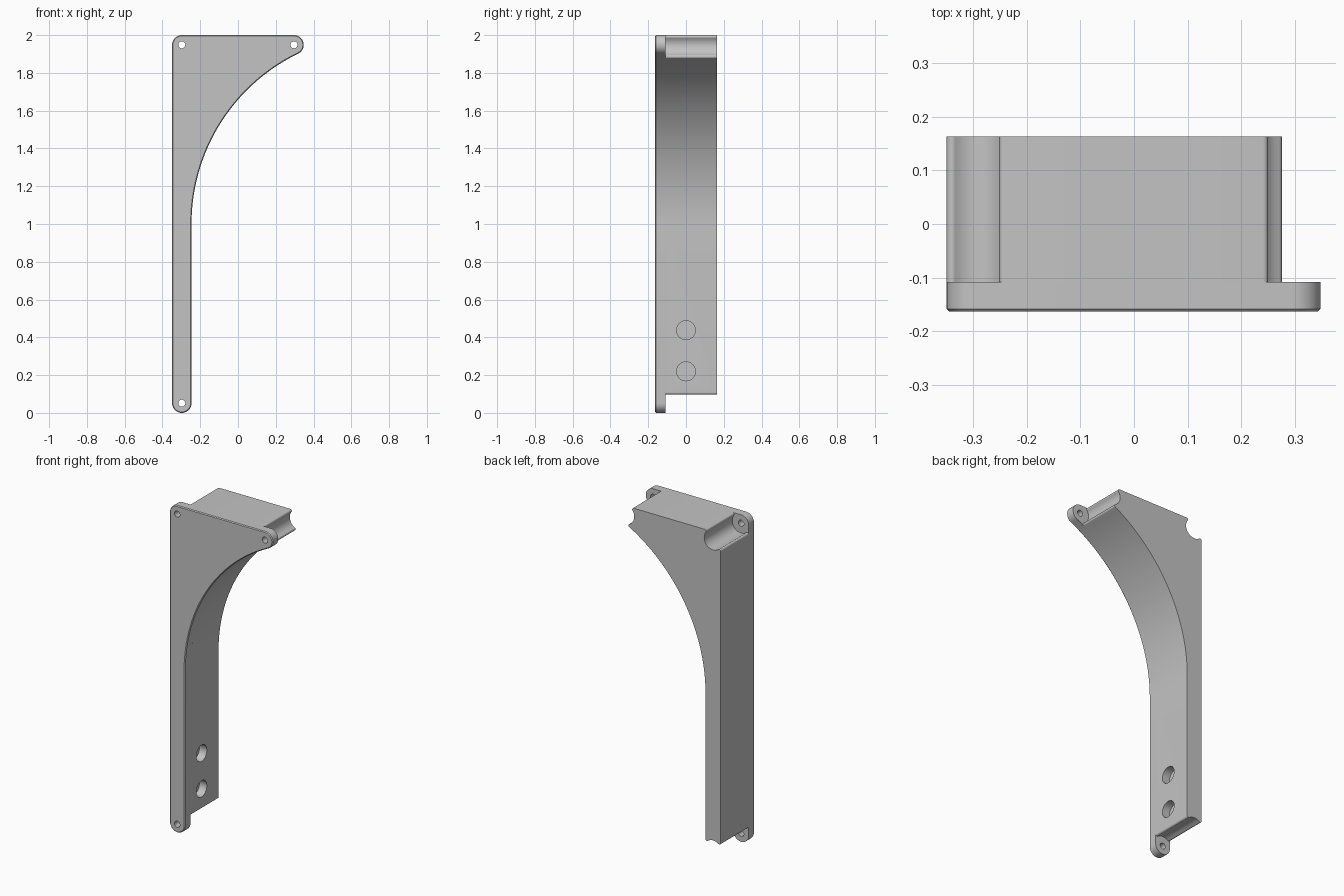
import bpy, bmesh
from math import atan2, ceil, cos, hypot, pi, sin, sqrt, acos
from mathutils import Matrix, Vector

cube = bpy.data.objects.get("Cube")
if cube:
    bpy.data.objects.remove(cube)

grey = bpy.data.materials.new("plain_grey")
grey.use_nodes = True
colour = (0.55, 0.55, 0.55, 1)
grey.diffuse_color = colour
for node in grey.node_tree.nodes:
    if node.type == "BSDF_PRINCIPLED":
        node.inputs["Base Color"].default_value = colour

# Main dimensions
FRONT, STEP, BACK = -0.163, -0.108, 0.163
EAR, NOTCH, FILLET = 0.0515, 0.06, 0.01
LEFT, ARM = -0.349, -0.246
corner = Vector((LEFT + EAR, 2 - EAR))
tip = Vector((0.2965, 2 - EAR))
foot = Vector((LEFT + EAR, EAR))
sweep = Vector((0.7568, 1.0))          # centre of the large curve
RADIUS = sweep.x - ARM


def arc(c, r, start, end, turn, step=pi / 20):
    """Points on an arc; turn is 1 for anticlockwise, -1 for clockwise."""
    span = (turn * (end - start)) % (2 * pi)
    n = max(2, ceil(span / step))
    return [c + r * Vector((cos(start + turn * span * i / n),
                            sin(start + turn * span * i / n))) for i in range(n + 1)]


def heading(a, b):
    return atan2(b.y - a.y, b.x - a.x)


def notch(c, f1, f2, start, end):
    """Concave screw clearance with a rounded lip at both ends."""
    return (arc(f1, FILLET, start, heading(f1, c), -1)
            + arc(c, NOTCH, heading(c, f1), heading(c, f2), 1)
            + arc(f2, FILLET, heading(f2, c), end, -1))


def finish(name, bm):
    bmesh.ops.recalc_face_normals(bm, faces=bm.faces)
    mesh = bpy.data.meshes.new(name)
    bm.to_mesh(mesh)
    bm.free()
    mesh.materials.append(grey)
    ob = bpy.data.objects.new(name, mesh)
    bpy.context.collection.objects.link(ob)
    return ob


def extrude(name, outline, y0, y1, chamfer=0):
    bm = bmesh.new()
    clean = [p for i, p in enumerate(outline) if (p - outline[i - 1]).length > 1e-5]
    face = bm.faces.new([bm.verts.new((p.x, y0, p.y)) for p in clean])
    grown = bmesh.ops.extrude_face_region(bm, geom=[face], use_keep_orig=True)
    for v in grown["geom"]:
        if isinstance(v, bmesh.types.BMVert):
            v.co.y = y1
    if chamfer:
        bmesh.ops.recalc_face_normals(bm, faces=bm.faces)
        bmesh.ops.bevel(bm, geom=list(face.edges), offset=chamfer, segments=1,
                        affect="EDGES", profile=0.5)
    return finish(name, bm)


def drill(target, centre, radius, depth, axis):
    bm = bmesh.new()
    turn = Matrix.Rotation(pi / 2, 4, "Y" if axis == "X" else "X")
    bmesh.ops.create_cone(bm, cap_ends=True, segments=40, radius1=radius, radius2=radius,
                          depth=depth, matrix=Matrix.Translation(centre) @ turn)
    cutter = finish("hole_cutter", bm)
    cutter.hide_render = True
    mod = target.modifiers.new("hole", "BOOLEAN")
    mod.operation, mod.solver, mod.object = "DIFFERENCE", "EXACT", cutter
    bpy.context.view_layer.objects.active = target
    bpy.ops.object.modifier_apply(modifier=mod.name)
    bpy.data.objects.remove(cutter)


# Front plate with rounded ears and a chamfered front rim
lean = heading(sweep, tip)
plate = extrude("front_plate",
                arc(corner, EAR, pi, pi / 2, -1)
                + arc(tip, EAR, pi / 2, lean - pi, -1)
                + arc(sweep, RADIUS, lean, pi, 1, pi / 180)
                + arc(foot, EAR, 0, pi, -1),
                FRONT, STEP, 0.005)
for c in (corner, tip, foot):
    drill(plate, (c.x, STEP, c.y), 0.0185, 0.3, "Y")

# Deep body with clearances behind the three screw holes
near = EAR - FILLET
reach = NOTCH + FILLET
far = sqrt(reach ** 2 - near ** 2)
gap = hypot(*(tip - sweep))
bend = acos((gap ** 2 + reach ** 2 - (RADIUS + FILLET) ** 2) / (2 * gap * reach))
angle = heading(tip, sweep) - bend
lip = tip + reach * Vector((cos(angle), sin(angle)))
body = extrude("bracket_body",
               notch(corner, corner + Vector((-near, -far)), corner + Vector((far, near)),
                     pi, pi / 2)
               + notch(tip, tip + Vector((-far, near)), lip, pi / 2, heading(lip, sweep))
               + arc(sweep, RADIUS, heading(sweep, lip), pi, 1, pi / 180)
               + notch(foot, foot + Vector((near, far)), foot + Vector((-near, far)), 0, pi),
               STEP, BACK)

# Blind holes in the inner face of the arm
for z in (0.22, 0.4375):
    drill(body, (ARM, 0, z), 0.05, 0.1, "X")

for ob in (plate, body):
    bpy.ops.object.select_all(action="DESELECT")
    ob.select_set(True)
    bpy.context.view_layer.objects.active = ob
    bpy.ops.object.shade_smooth_by_angle(angle=pi / 6)
